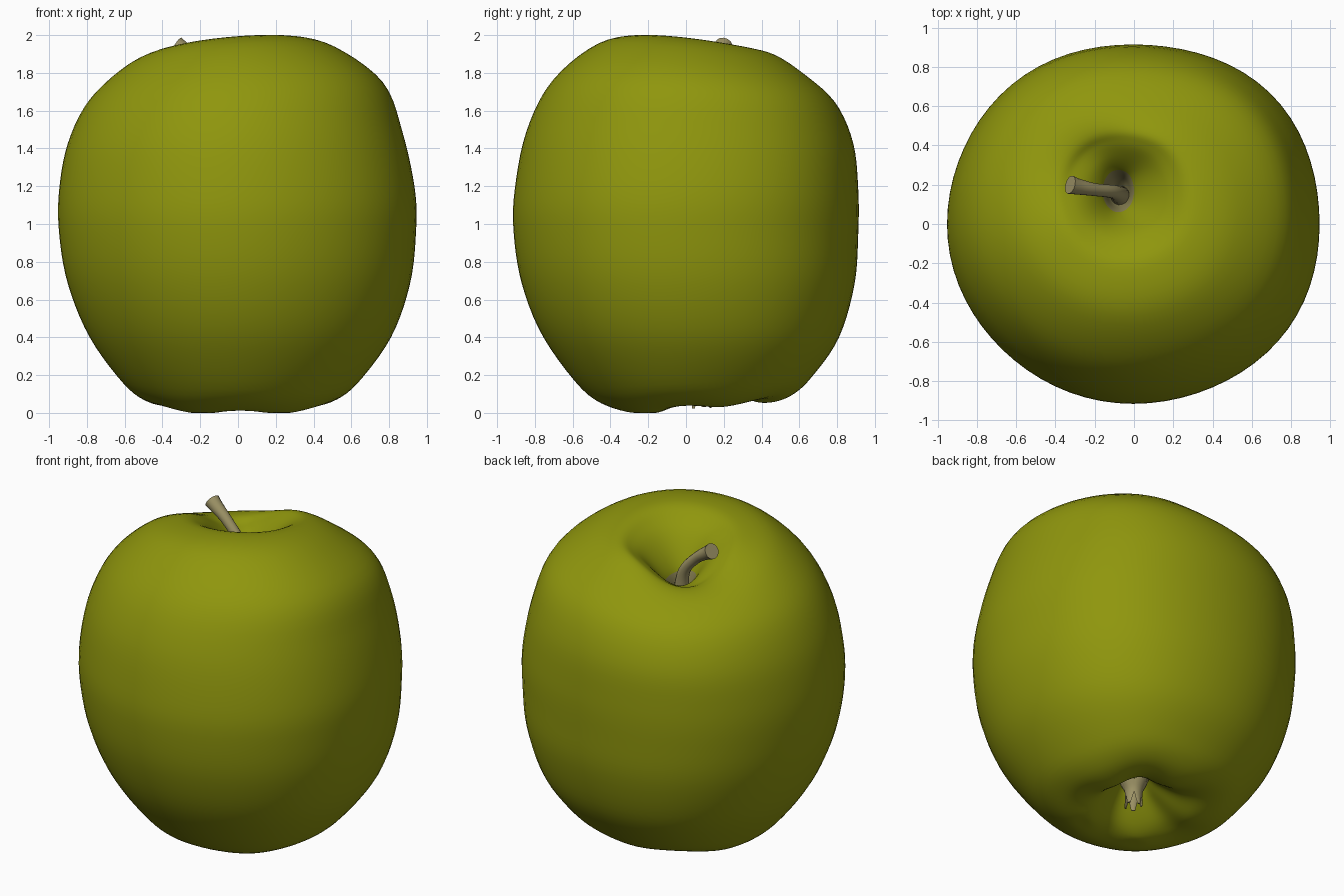
import bpy, bmesh, math, random
from mathutils import Vector

if "Cube" in bpy.data.objects:
    bpy.data.objects.remove(bpy.data.objects["Cube"])

random.seed(4)


def material(name, rgb):
    m = bpy.data.materials.new(name)
    m.diffuse_color = (*rgb, 1)
    m.use_nodes = True
    m.node_tree.nodes["Principled BSDF"].inputs["Base Color"].default_value = m.diffuse_color
    return m


GREEN = material("apple green skin", (0.275, 0.305, 0.004))
TAN = material("dry stem tan", (0.33, 0.285, 0.13))
RUSSET = material("olive russet", (0.25, 0.22, 0.085))


def spline(rows, steps):
    """Catmull-Rom interpolation through rows of numbers."""
    out = []
    n = len(rows)
    for i in range(n - 1):
        a, b, c, d = (rows[max(0, min(n - 1, i + k))] for k in (-1, 0, 1, 2))
        for s in range(steps):
            t = s / steps
            out.append([0.5 * (2 * q + (r - p) * t + (2 * p - 5 * q + 4 * r - u) * t * t
                               + (3 * q - p - 3 * r + u) * t ** 3)
                        for p, q, r, u in zip(a, b, c, d)])
    return out + [list(rows[-1])]


def loft(name, rings, mats, rule=None, angle=60):
    """Skin a stack of closed rings and cap both ends."""
    bm = bmesh.new()
    loops = [[bm.verts.new(p) for p in ring] for ring in rings]
    n = len(loops[0])
    for k in range(len(loops) - 1):
        for j in range(n):
            f = bm.faces.new((loops[k][j], loops[k][(j + 1) % n],
                              loops[k + 1][(j + 1) % n], loops[k + 1][j]))
            f.material_index = rule(k) if rule else 0
    for k, loop in ((0, loops[0]), (len(loops) - 2, loops[-1])):
        f = bm.faces.new(loop)
        f.material_index = rule(k) if rule else 0
    bmesh.ops.recalc_face_normals(bm, faces=bm.faces)
    me = bpy.data.meshes.new(name)
    bm.to_mesh(me)
    bm.free()
    for m in mats:
        me.materials.append(m)
    ob = bpy.data.objects.new(name, me)
    bpy.context.collection.objects.link(ob)
    bpy.ops.object.select_all(action='DESELECT')
    ob.select_set(True)
    bpy.context.view_layer.objects.active = ob
    bpy.ops.object.shade_smooth_by_angle(angle=math.radians(angle))
    return ob


def tube(name, path, mat, sides=14, flat=1.0, side=None):
    """Tube along (x, y, z, radius) points; flat squashes it across 'side'."""
    pts = spline(path, 5)
    rings = []
    for i, p in enumerate(pts):
        a, b = pts[max(0, i - 1)], pts[min(len(pts) - 1, i + 1)]
        t = (Vector(b[:3]) - Vector(a[:3])).normalized()
        u = t.cross(side or Vector((0, 1, 0))).normalized()
        v = t.cross(u)
        ring = []
        for j in range(sides):
            w = 2 * math.pi * j / sides
            ring.append(Vector(p[:3]) + p[3] * (u * math.cos(w) + v * math.sin(w) * flat))
        rings.append(ring)
    return loft(name, rings, [mat], angle=50)


# Apple body: rings from stem cavity over the outside into the basin
# west, east, south, north extent, mean height, tilt in x, tilt in y
BODY = [
    (-.10, -.06, .14, .18, 1.50, 0, 0),
    (-.13, -.03, .10, .23, 1.57, 0, 0),
    (-.16, .0, .06, .275, 1.69, 0, -.01),
    (-.24, .10, -.02, .35, 1.82, .01, -.03),
    (-.33, .20, -.11, .42, 1.90, .02, -.04),
    (-.42, .32, -.24, .49, 1.935, .035, -.055),
    (-.60, .53, -.47, .62, 1.875, .045, -.075),
    (-.79, .77, -.71, .79, 1.70, .045, -.055),
    (-.90, .87, -.845, .885, 1.46, .03, -.03),
    (-.947, .937, -.907, .912, 1.18, 0, 0),
    (-.947, .942, -.912, .912, .95, 0, 0),
    (-.90, .91, -.868, .892, .68, 0, 0),
    (-.785, .81, -.755, .81, .40, 0, 0),
    (-.61, .635, -.55, .67, .16, 0, .035),
    (-.48, .50, -.39, .56, .06, 0, .04),
    (-.34, .37, -.26, .44, .035, 0, .032),
    (-.22, .28, -.16, .32, .065, 0, .025),
    (-.08, .20, -.06, .20, .16, 0, .01),
    (.00, .13, .01, .14, .24, 0, 0),
    (.05, .09, .06, .10, .26, 0, 0),
]
STEPS, SIDES = 5, 72
rings = []
for i, (w, e, s, n, z, tx, ty) in enumerate(spline(BODY, STEPS)):
    k = i / STEPS
    rib = 0.016 * max(0, 1 - abs(k - 15.5) / 2.5)          # soft lobes around the basin
    dip = 0.11 * math.exp(-((k - 4.3) / 1.8) ** 2)         # sagging rim at the back left
    ring = []
    for j in range(SIDES):
        a = 2 * math.pi * j / SIDES
        c, d = math.cos(a), math.sin(a)
        # slightly uneven outline on the diagonals
        g = 1 + (1 - math.cos(4 * a)) / 2 * (.013 + .022 * math.cos(a - math.pi / 4))
        sag = dip * max(0, math.cos(a - 0.75 * math.pi)) ** 3
        ring.append(((w + e) / 2 + (e - w) / 2 * c * g, (s + n) / 2 + (n - s) / 2 * d * g,
                     max(0, z + tx * c + ty * d - sag + rib * math.cos(5 * (a - 1.5 * math.pi)))))
    rings.append(ring)
loft("apple_body", rings, [GREEN, RUSSET], lambda k: 1 if k < 2 * STEPS else 0, 80)

# Stem: curved, flared at the root and at the broken tip
tube("stem", [(-.07, .14, 1.48, .055), (-.075, .15, 1.64, .044), (-.11, .165, 1.76, .034),
              (-.20, .175, 1.86, .033), (-.285, .19, 1.92, .041), (-.325, .20, 1.945, .048)], TAN)

# Dried sepals hanging in the basin
for i in range(5):
    a = 2 * math.pi * i / 5 + 0.3
    c, s = math.cos(a), math.sin(a)
    low = random.uniform(.02, .07)
    path = [(.07 + r * c, .08 + r * s, z, rad) for r, z, rad in
            ((.085, .26, .055), (.065, .19, .045), (.04, .12, .032), (.05, low, .012))]
    tube(f"sepal_{i + 1}", path, TAN, 8, 0.35, Vector((c, s, 0)))
